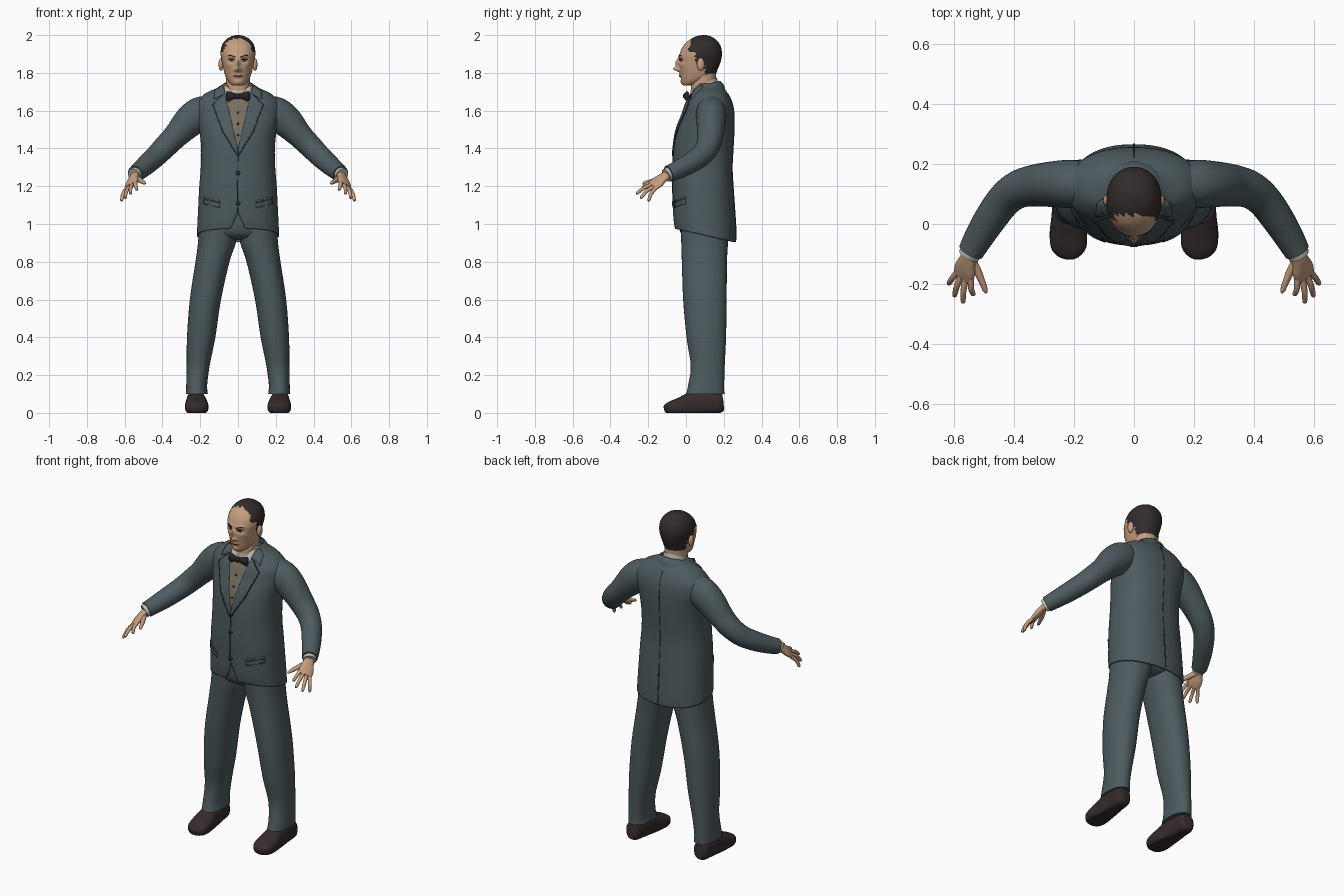
import bpy, bmesh, math
from math import sin, cos, pi, exp
from mathutils import Vector, Matrix
from mathutils.bvhtree import BVHTree

if "Cube" in bpy.data.objects:
    bpy.data.objects.remove(bpy.data.objects["Cube"])


def paint(name, *rgb):
    m = bpy.data.materials.new(name)
    m.use_nodes = True
    m.diffuse_color = (*rgb, 1)
    m.node_tree.nodes["Principled BSDF"].inputs["Base Color"].default_value = (*rgb, 1)
    return m


SUIT = paint("slate_suit", .075, .105, .115)
SEAM = paint("dark_seam", .025, .035, .04)
WHITE = paint("shirt_white", .52, .49, .42)
VEST = paint("taupe_waistcoat", .19, .16, .115)
SKIN = paint("skin", .56, .34, .215)
HAIR = paint("dark_brown_hair", .032, .024, .024)
SHOE = paint("shoe_leather", .036, .024, .025)
LIPS = paint("lips", .36, .17, .12)
TIE = paint("black_bow_tie", .02, .018, .022)


def finish(name, bm, mats, rule=None):
    bmesh.ops.recalc_face_normals(bm, faces=bm.faces)
    me = bpy.data.meshes.new(name)
    for m in mats:
        me.materials.append(m)
    if rule:
        for f in bm.faces:
            f.material_index = rule(f.calc_center_median())
    bm.to_mesh(me)
    bm.free()
    ob = bpy.data.objects.new(name, me)
    bpy.context.collection.objects.link(ob)
    bpy.ops.object.select_all(action='DESELECT')
    ob.select_set(True)
    bpy.context.view_layer.objects.active = ob
    bpy.ops.object.shade_smooth_by_angle(angle=math.radians(45))
    return ob


def spline(keys, k):
    """Catmull-Rom interpolation through tuples."""
    pts, last = [], len(keys) - 1
    for i in range(last):
        quad = (keys[max(i - 1, 0)], keys[i], keys[i + 1], keys[min(i + 2, last)])
        for j in range(k):
            t = j / k
            pts.append([.5 * (2 * b + (c - a) * t + (2 * a - 5 * b + 4 * c - d) * t * t
                        + (3 * b - a - 3 * c + d) * t ** 3) for a, b, c, d in zip(*quad)])
    return pts + [list(keys[-1])]


def loft(name, mats, keys, flat=False, side=None, seg=32, k=5, n=2.0, s=1,
         caps=True, edit=None, rule=None):
    """Skin elliptical rings (x, y, z, ru, rv), level or square to their path."""
    bm, rings, pts = bmesh.new(), [], spline(keys, k)
    for i, (x, y, z, ru, rv) in enumerate(pts):
        u, v = Vector((1, 0, 0)), Vector((0, 1, 0))
        if not flat:
            t = (Vector(pts[min(i + 1, len(pts) - 1)][:3]) - Vector(pts[max(i - 1, 0)][:3])).normalized()
            u = Vector(side) if side else t.cross(Vector((0, 0, 1)))
            u = (u - t * u.dot(t)).normalized()
            v = t.cross(u)
        ring = []
        for j in range(seg):
            c, d = cos(2 * pi * j / seg), sin(2 * pi * j / seg)
            c, d = (math.copysign(abs(q) ** (2 / n), q) for q in (c, d))
            p = Vector((x, y, z)) + u * c * ru + v * d * rv
            ring.append(bm.verts.new((p.x * s, p.y, p.z)))
        rings.append(ring)
    for a, b in zip(rings, rings[1:]):
        for j in range(seg):
            bm.faces.new((a[j], a[j - 1], b[j - 1], b[j]))
    if caps:
        bm.faces.new(rings[0])
        bm.faces.new(rings[-1])
    if edit:
        edit(bm)
    return finish(name, bm, mats, rule)


def level(z, hw, yf, yb, x=0):
    return (x, (yf + yb) / 2, z, hw, (yb - yf) / 2)


def ball(name, mat, loc, size):
    bm = bmesh.new()
    bmesh.ops.create_uvsphere(bm, u_segments=20, v_segments=12, radius=1,
                              matrix=Matrix.Translation(loc) @ Matrix.Diagonal((*size, 1)))
    return finish(name, bm, [mat])


def surface(ob):
    return BVHTree.FromPolygons([v.co for v in ob.data.vertices], [p.vertices[:] for p in ob.data.polygons])


def plate(name, mat, tree, outline, lift=.002, s=1, back=False, step=.015):
    """Lay a thin (x, z) outline on the front or back of a surface."""
    bm = bmesh.new()
    bm.faces.new([bm.verts.new((x * s, 0, z)) for x, z in outline])
    for axis in (0, 2):
        values = [v.co[axis] for v in bm.verts]
        for i in range(1, int((max(values) - min(values)) / step) + 1):
            co, no = Vector(), Vector()
            co[axis], no[axis] = min(values) + i * step, 1
            bmesh.ops.bisect_plane(bm, geom=bm.verts[:] + bm.edges[:] + bm.faces[:], plane_co=co, plane_no=no)
    d = -1 if back else 1
    for v in bm.verts[:]:
        hit = tree.ray_cast(Vector((v.co.x, -d, v.co.z)), Vector((0, d, 0)))[0]
        if hit:
            v.co.y = hit.y
        else:
            bm.verts.remove(v)
    ob = finish(name, bm, [mat])
    mod = ob.modifiers.new("thickness", 'SOLIDIFY')
    mod.thickness, mod.offset = 2 * lift, 0
    return ob


def disc(x, z, rx, rz, n=16):
    return [(x + rx * cos(2 * pi * i / n), z + rz * sin(2 * pi * i / n)) for i in range(n)]


def strip(x0, z0, x1, z1, w):
    n = Vector((z0 - z1, x1 - x0)).normalized() * w
    return [(x0 - n.x, z0 - n.y), (x1 - n.x, z1 - n.y), (x1 + n.x, z1 + n.y), (x0 + n.x, z0 + n.y)]


# Jacket body: shaped hem, clean V opening
V_LOW, V_SLOPE = 1.405, .24


def tailor(bm):
    for v in bm.verts:
        x, y, z = v.co
        if z < 1.2:
            hem = .94 - .22 * (y - .1)
            if y < .05:
                hem = max(hem, 1.06 - abs(x) * 2.2)
            v.co.z = 1.2 - (1.2 - z) * (1.2 - hem) / .26
    for s in (1, -1):
        bmesh.ops.bisect_plane(bm, geom=bm.verts[:] + bm.edges[:] + bm.faces[:],
                               plane_co=(0, 0, V_LOW), plane_no=(s, 0, -V_SLOPE))


jacket = loft("jacket_body", [SUIT, VEST], [level(*r) for r in (
    (.94, .218, -.06, .265), (1.0, .215, -.068, .265), (1.1, .21, -.07, .258), (1.2, .205, -.072, .25),
    (1.3, .197, -.07, .245), (1.4, .195, -.066, .25), (1.5, .205, -.05, .255), (1.58, .222, -.02, .255),
    (1.64, .22, 0, .245), (1.69, .175, .03, .222), (1.72, .11, .045, .2), (1.745, .075, .055, .175))],
    flat=True, seg=96, n=2.3, caps=False, edit=tailor,
    rule=lambda c: int(c.y < .09 and abs(c.x) < (c.z - V_LOW) * V_SLOPE))
cloth = surface(jacket)
mod = jacket.modifiers.new("cloth_thickness", 'SOLIDIFY')
mod.thickness, mod.offset = .012, -1

# Jacket details
for s, w in ((1, "left"), (-1, "right")):
    plate(w + "_lapel", SUIT, cloth, [(0, 1.36), (.004, 1.41), (.068, 1.69), (.09, 1.675), (.132, 1.63), (.08, 1.49)], .006, s)
    plate(w + "_lapel_edge", SEAM, cloth, strip(.004, 1.362, .08, 1.488, .002), .0065, s)
    plate(w + "_lapel_outer_edge", SEAM, cloth, strip(.08, 1.488, .133, 1.63, .002), .0065, s)
    plate(w + "_lapel_notch", SEAM, cloth, strip(.085, 1.677, .132, 1.63, .002), .0065, s)
    plate(w + "_collar_fall", SUIT, cloth, [(.066, 1.69), (.088, 1.68), (.127, 1.66), (.122, 1.705), (.08, 1.735)], .006, s)
    plate(w + "_shirt_collar_tip", WHITE, cloth, [(.012, 1.695), (.072, 1.735), (.066, 1.67), (.045, 1.645)], .004, s)
    plate(w + "_pocket_flap", SUIT, cloth, [(.095, 1.085), (.095, 1.125), (.18, 1.145), (.18, 1.105)], .003, s)
    plate(w + "_pocket_line", SEAM, cloth, strip(.095, 1.115, .18, 1.135, .004), .004, s)
plate("front_closing_edge", SEAM, cloth, strip(0, 1.385, -.004, 1.065, .002))
plate("back_vent", SEAM, cloth, strip(0, 1.13, 0, .915, .003), back=True)
plate("back_seam", SEAM, cloth, strip(0, 1.69, 0, 1.13, .001), back=True)
for i, z in enumerate((1.27, 1.11)):
    plate(f"jacket_button_{i + 1}", SEAM, cloth, disc(0, z, .012, .012), .005)
for i, z in enumerate((1.47, 1.53, 1.59)):
    plate(f"waistcoat_button_{i + 1}", SEAM, cloth, disc(0, z, .005, .005), .004)


# Collars, tilted down towards the front
def tilt(amount, cut=None):
    def edit(bm):
        for v in bm.verts:
            v.co.z += (v.co.y - .1) * amount
        if cut is not None:
            bmesh.ops.delete(bm, geom=[f for f in bm.faces if f.calc_center_median().y < cut], context='FACES')
    return edit


loft("shirt_collar", [WHITE], [level(1.69, .074, .018, .175), level(1.745, .066, .024, .163)],
     flat=True, seg=40, caps=False, edit=tilt(.5))
loft("jacket_collar", [SUIT], [level(1.685, .118, .015, .208), level(1.715, .1, .025, .195),
     level(1.735, .08, .035, .178)], flat=True, seg=64, caps=False, edit=tilt(.3, .06))

# Bow tie
for s, w in ((1, "left"), (-1, "right")):
    loft(w + "_bow", [TIE], [(.004, .004, 1.677, .01, .01), (.03, .002, 1.677, .014, .019),
         (.055, .006, 1.677, .013, .026), (.062, .007, 1.677, .006, .018)], s=s, seg=20)
ball("bow_knot", TIE, (0, -.002, 1.677), (.013, .015, .015))

# Neck and head
loft("neck", [SKIN], [level(1.66, .066, .03, .16), level(1.72, .062, .026, .155), level(1.8, .064, .03, .16)], flat=True)
BUMPS = ((0, 1.82, .011, .012, .03), (0, 1.85, .009, .022, .016), (.014, 1.815, .008, .008, .009),
         (.034, 1.868, .016, .011, -.011), (.035, 1.89, .025, .008, .005), (0, 1.786, .02, .008, .006),
         (0, 1.748, .02, .012, .006), (.05, 1.84, .015, .015, .004), (0, 1.768, .02, .005, -.003))


def sculpt(bm):
    for v in bm.verts:
        x, y, z = v.co
        if y < .06:
            for bx, bz, sx, sz, d in BUMPS:
                v.co.y -= d * exp(-((abs(x) - bx) / sx) ** 2 - ((z - bz) / sz) ** 2)


def hairline(c):
    edge = .03 if c.z > 1.95 else .015 if c.z > 1.91 else .05 if c.z > 1.85 else .1
    return int(c.z > 1.775 and c.y > edge + .006 * sin(c.z * 260 + c.x * 180))


head = loft("head", [SKIN, HAIR], [level(*r) for r in (
    (1.733, .025, -.012, .03), (1.745, .043, -.02, .07), (1.765, .058, -.027, .12), (1.79, .069, -.031, .155),
    (1.82, .077, -.036, .168), (1.86, .085, -.041, .184), (1.9, .092, -.034, .19), (1.94, .087, -.016, .184),
    (1.97, .07, .012, .165), (1.99, .043, .045, .138), (2.0, .012, .082, .108))],
    flat=True, seg=96, k=8, n=2.15, edit=sculpt, rule=hairline)
face = surface(head)
plate("mouth", LIPS, face, disc(0, 1.785, .024, .006), .0015, step=.006)
plate("mouth_line", HAIR, face, strip(-.023, 1.785, .023, 1.785, .0012), .002, step=.006)
for s, w in ((1, "left"), (-1, "right")):
    plate(w + "_eye", WHITE, face, disc(.034, 1.866, .014, .0055), .0015, s, step=.006)
    plate(w + "_iris", HAIR, face, disc(.033, 1.867, .0055, .0055), .0025, s, step=.006)
    plate(w + "_upper_lid", HAIR, face, strip(.018, 1.871, .05, 1.871, .0014), .002, s, step=.006)
    plate(w + "_eyebrow", HAIR, face, [(.014, 1.881), (.014, 1.887), (.04, 1.896), (.058, 1.889), (.04, 1.891)], .002, s, step=.006)
    ball(w + "_ear", SKIN, (s * .09, .078, 1.845), (.013, .02, .034))

# Trousers seat
loft("trouser_seat", [SUIT], [level(.915, .06, .03, .17), level(.94, .17, -.02, .21),
     level(1.0, .2, -.04, .235), level(1.12, .19, -.04, .23)], flat=True, n=2.3)

LEG = ((1.0, 0, .205, -.03, .222), (.9, .012, .212, -.025, .222), (.8, .045, .225, -.022, .217),
       (.6, .09, .255, -.015, .215), (.4, .12, .27, .003, .212), (.25, .15, .272, .025, .205),
       (.15, .163, .274, .012, .202), (.1, .16, .276, 0, .203))
ACROSS = Vector((.77, .32, -.55))  # direction across the knuckles
KNUCKLE = Vector((.566, -.17, 1.205))
TIPS = {"index": (.535, -.238, 1.18), "middle": (.57, -.264, 1.16), "ring": (.599, -.242, 1.137), "little": (.618, -.2, 1.122)}


def ground(bm):
    for v in bm.verts:
        v.co.z = max(v.co.z, 0)


for s, w in ((1, "left"), (-1, "right")):
    # Leg and shoe
    loft(w + "_trouser_leg", [SUIT], [level(z, (b - a) / 2, f, r, (a + b) / 2) for z, a, b, f, r in LEG],
         flat=True, s=s, n=2.2, seg=40)
    loft(w + "_shoe", [SHOE], [(.226, .198, .05, .015, .03), (.226, .185, .05, .042, .05),
         (.224, .12, .055, .048, .062), (.221, .04, .048, .053, .064), (.219, -.03, .034, .062, .048),
         (.217, -.08, .026, .058, .036), (.216, -.107, .022, .036, .024), (.216, -.116, .02, .012, .012)],
         side=(1, 0, 0), s=s, n=2.5, edit=ground)
    # Sleeve and cuff
    loft(w + "_sleeve", [SUIT], [(.13, .13, 1.615, .07, .07), (.2, .133, 1.585, .08, .088),
         (.26, .133, 1.54, .077, .084), (.33, .128, 1.466, .07, .067), (.385, .115, 1.41, .063, .062),
         (.432, .08, 1.362, .058, .058), (.48, .015, 1.318, .054, .054), (.52, -.05, 1.284, .048, .048),
         (.543, -.092, 1.266, .043, .044)], s=s, seg=36)
    loft(w + "_shirt_cuff", [WHITE], [(.53, -.07, 1.276, .037, .037), (.55, -.105, 1.258, .036, .036)], s=s)
    # Hand
    loft(w + "_palm", [SKIN], [(.538, -.08, 1.272, .026, .02), (.553, -.12, 1.246, .031, .018),
         (.562, -.15, 1.222, .041, .017), (.57, -.178, 1.2, .039, .012)], side=ACROSS, s=s, n=2.3, seg=24)
    for i, (finger, tip) in enumerate(TIPS.items()):
        base, end = KNUCKLE + ACROSS * (-.03 + .02 * i), Vector(tip)
        mid = base.lerp(end, .5) + Vector((.004, -.004, .006))
        near = base.lerp(end, .93)
        loft(f"{w}_{finger}_finger", [SKIN], [(*base, .011, .011), (*mid, .01, .01), (*near, .008, .008), (*end, .003, .003)],
             side=ACROSS, s=s, seg=12)
    loft(w + "_thumb", [SKIN], [(.543, -.115, 1.247, .016, .014), (.52, -.16, 1.232, .014, .013),
         (.503, -.2, 1.222, .011, .01), (.495, -.222, 1.216, .008, .008), (.493, -.23, 1.213, .003, .003)],
         side=ACROSS, s=s, seg=14)
